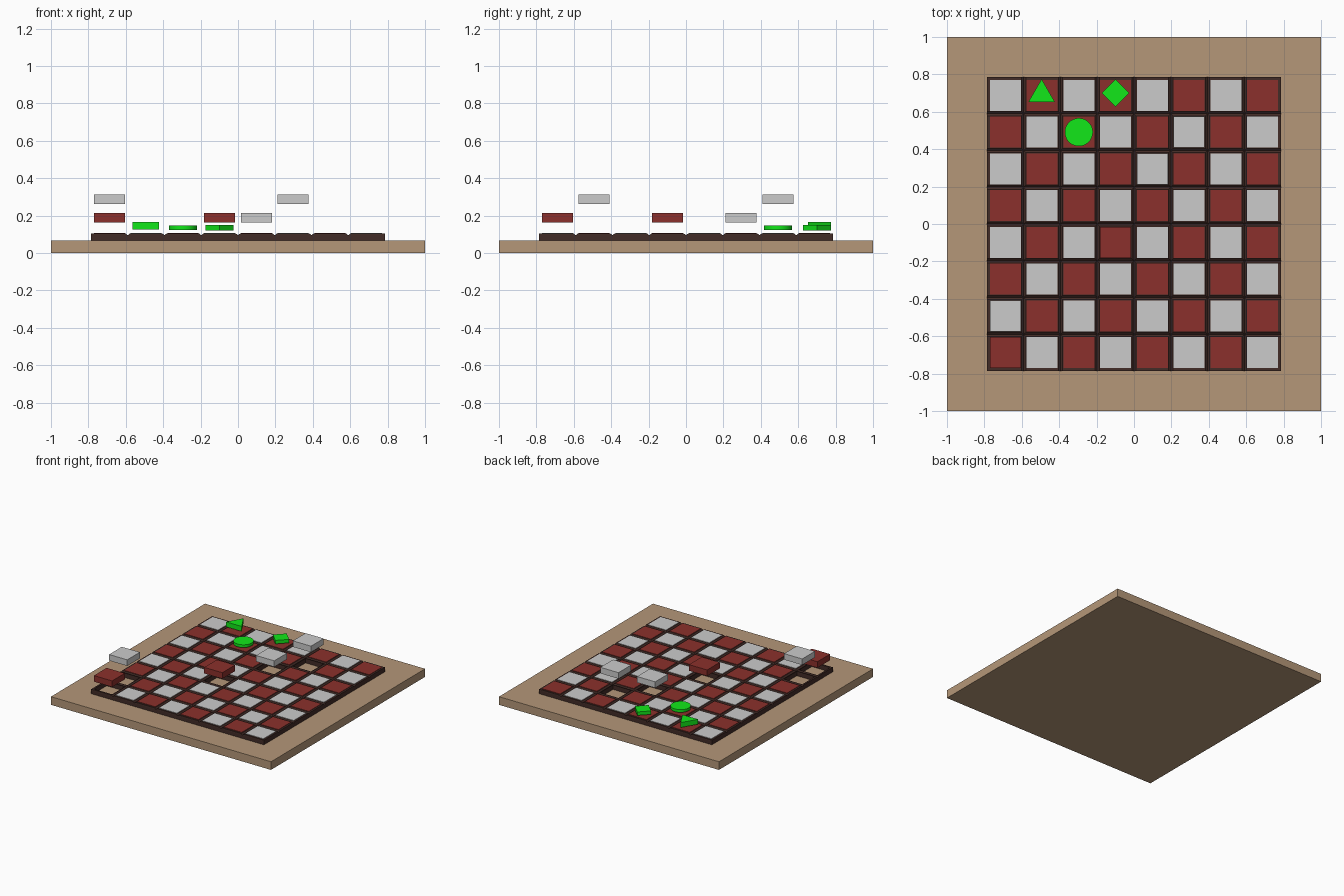
import bpy, bmesh, math

if "Cube" in bpy.data.objects:
    bpy.data.objects.remove(bpy.data.objects["Cube"])

PITCH, TILE = 0.1965, 0.165
TILE_TOP, TILE_H = 0.107, 0.05


def material(name, rgb):
    m = bpy.data.materials.new(name)
    m.diffuse_color = (*rgb, 1)
    m.use_nodes = True
    m.node_tree.nodes["Principled BSDF"].inputs["Base Color"].default_value = m.diffuse_color
    return m


WOOD = material("light_wood", (0.46, 0.31, 0.19))
DARK = material("dark_wood", (0.055, 0.025, 0.02))
RED = material("red_tile", (0.26, 0.03, 0.025))
GREEN = material("green", (0.006, 0.8, 0.01))


def finish(bm, name, mat=None):
    bmesh.ops.recalc_face_normals(bm, faces=bm.faces)
    me = bpy.data.meshes.new(name)
    bm.to_mesh(me)
    bm.free()
    ob = bpy.data.objects.new(name, me)
    bpy.context.collection.objects.link(ob)
    if mat:
        me.materials.append(mat)
    return ob


def add_box(bm, x, y, z0, z1, sx, sy):
    vs = bmesh.ops.create_cube(bm, size=1)["verts"]
    for v in vs:
        v.co.x = x + v.co.x * sx
        v.co.y = y + v.co.y * sy
        v.co.z = (z0 + z1) / 2 + v.co.z * (z1 - z0)


def prism(name, x, y, z0, z1, radius, sides, start):
    bm = bmesh.new()
    angs = [start + 2 * math.pi * k / sides for k in range(sides)]
    ring = [bm.verts.new((x + radius * math.cos(a), y + radius * math.sin(a), z0)) for a in angs]
    face = bm.faces.new(ring)
    ext = bmesh.ops.extrude_face_region(bm, geom=[face], use_keep_orig=True)["geom"]
    for v in ext:
        if isinstance(v, bmesh.types.BMVert):
            v.co.z = z1
    return finish(bm, name, GREEN)


def centre(i):
    return (i - 3.5) * PITCH


# Base board
bm = bmesh.new()
add_box(bm, 0, 0, 0, 0.067, 2, 2)
finish(bm, "base_board", WOOD)

# Grid frame: one open square ring per cell, bevelled towards its neighbours
bm = bmesh.new()
for i in range(8):
    for j in range(8):
        x, y, h, t = centre(i), centre(j), PITCH / 2, TILE / 2
        # distance kept free on the left, right, front and back of the rim
        l, r = (0.001 if i == 0 else 0.011), (0.001 if i == 7 else 0.011)
        f, b = (0.001 if j == 0 else 0.011), (0.001 if j == 7 else 0.011)

        def loop(x0, x1, y0, y1, z):
            return [bm.verts.new((x + px, y + py, z))
                    for px, py in ((x0, y0), (x1, y0), (x1, y1), (x0, y1))]

        loops = [loop(-h, h, -h, h, 0.06),
                 loop(-h, h, -h, h, 0.095),
                 loop(-h + l, h - r, -h + f, h - b, 0.104),
                 loop(-t, t, -t, t, 0.104),
                 loop(-t, t, -t, t, 0.06)]
        for k in range(5):
            p, q = loops[k], loops[(k + 1) % 5]
            for n in range(4):
                m = (n + 1) % 4
                bm.faces.new((p[n], p[m], q[m], q[n]))
finish(bm, "grid_frame", DARK)

# Tiles: most sit in the frame, a few hover above their open cells
LIFT = {(0, 0): 0.107, (3, 3): 0.107, (4, 5): 0.107, (5, 6): 0.205, (0, 1): 0.205}
red, grey = bmesh.new(), bmesh.new()
for i in range(8):
    for j in range(8):
        is_grey = (i + j) % 2 == 1
        top = TILE_TOP + LIFT.get((i, j), 0)
        target = grey if is_grey else red
        if (i, j) in LIFT:
            target = bmesh.new()
        add_box(target, centre(i), centre(j), top - TILE_H, top, TILE, TILE)
        if (i, j) in LIFT:
            finish(target, "raised_tile", None if is_grey else RED)
finish(red, "red_tiles", RED)
finish(grey, "grey_tiles")

# Green marker pieces
prism("triangle_piece", -0.494, 0.693, 0.126, 0.167, 0.082, 3, math.pi / 2)
prism("diamond_piece", -0.099, 0.70, 0.12, 0.149, 0.074, 4, 0)
disc = prism("disc_piece", -0.295, 0.491, 0.124, 0.147, 0.075, 48, 0)
bpy.context.view_layer.objects.active = disc
disc.select_set(True)
bpy.ops.object.shade_smooth_by_angle(angle=math.radians(30))
